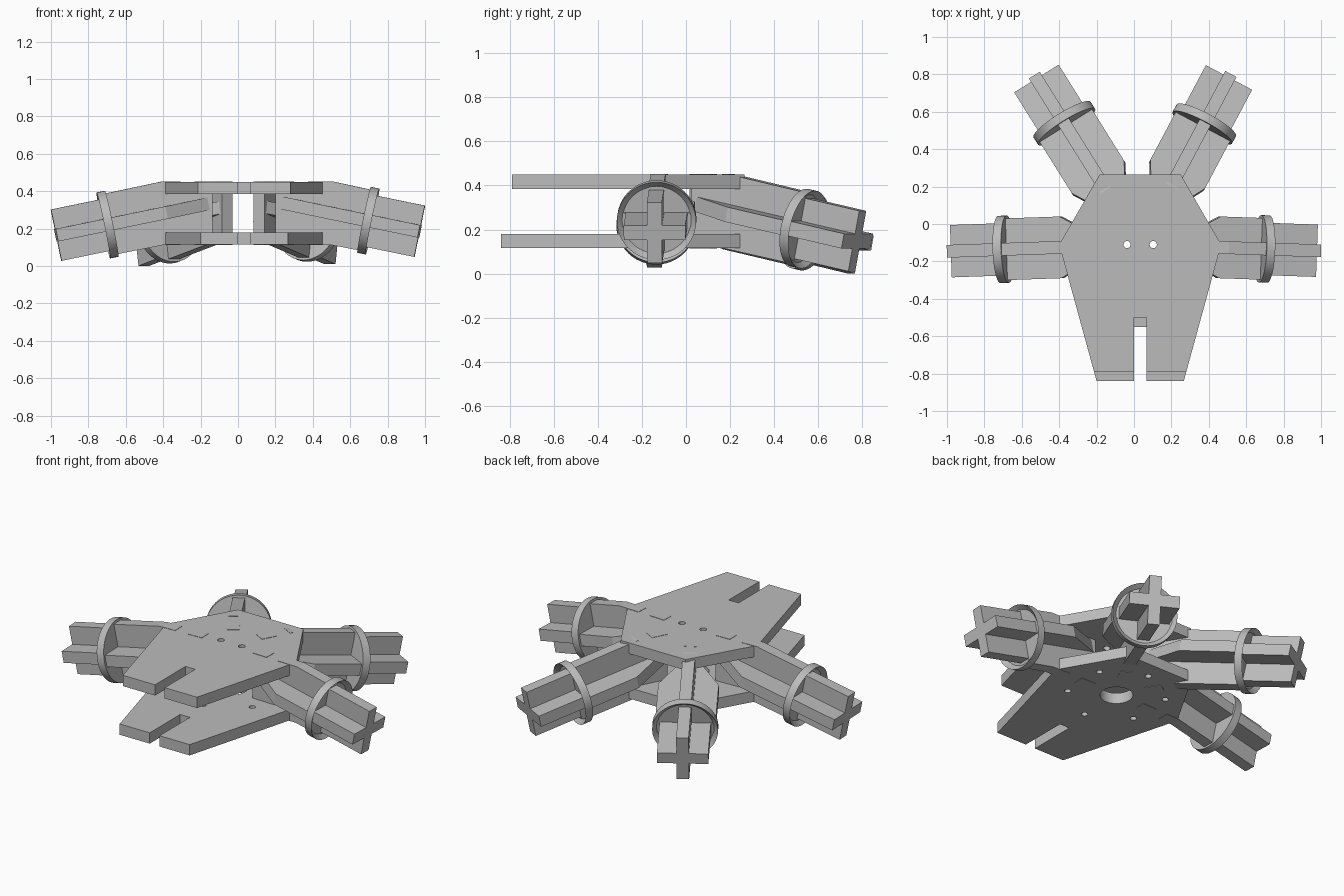
import bpy, bmesh, math
from mathutils import Matrix, Vector

cube = bpy.data.objects.get("Cube")
if cube:
    bpy.data.objects.remove(cube, do_unlink=True)

grey = bpy.data.materials.new("plain grey")
grey.use_nodes = True
colour = (0.5, 0.5, 0.5, 1)
grey.diffuse_color = colour
grey.node_tree.nodes["Principled BSDF"].inputs["Base Color"].default_value = colour

HUB = Vector((0.033, -0.11, 0))
BLADE = 0.068            # sheet thickness of the leg blades
SLOPE = math.atan(0.206)  # downward tilt of the legs
LOW, HIGH, PLATE = 0.115, 0.45, 0.065


def finish(name, bm, matrix):
    bmesh.ops.recalc_face_normals(bm, faces=bm.faces)
    mesh = bpy.data.meshes.new(name)
    bm.to_mesh(mesh)
    bm.free()
    mesh.transform(matrix)
    mesh.materials.append(grey)
    ob = bpy.data.objects.new(name, mesh)
    bpy.context.collection.objects.link(ob)
    return ob


def prism(name, points, z0, z1, matrix):
    """Extrude a flat outline from z0 to z1."""
    bm = bmesh.new()
    face = bm.faces.new([bm.verts.new((x, y, z0)) for x, y in points])
    top = bmesh.ops.extrude_face_region(bm, geom=[face])["geom"]
    verts = [v for v in top if isinstance(v, bmesh.types.BMVert)]
    bmesh.ops.translate(bm, verts=verts, vec=(0, 0, z1 - z0))
    return finish(name, bm, matrix)


def circle(radius, cx=0, cy=0, n=32):
    return [(cx + radius * math.cos(math.tau * i / n),
             cy + radius * math.sin(math.tau * i / n)) for i in range(n)]


def smooth(ob):
    bpy.ops.object.select_all(action='DESELECT')
    ob.select_set(True)
    bpy.context.view_layer.objects.active = ob
    bpy.ops.object.shade_smooth_by_angle(angle=math.radians(30))


def plate(name, z, front, slot_end, holes):
    """Hexagonal deck with a tapered, slotted nose and drilled holes."""
    taper = 0.433 - 0.2 * (-0.11 - front) / 0.73
    f, s = front - HUB.y, slot_end - HUB.y
    half = [(0.0325, s), (0.0325, f), (taper, f), (0.433, 0), (0.2165, 0.375)]
    outline = half + [(-x, y) for x, y in reversed(half)]
    at_hub = Matrix.Translation(HUB)
    ob = prism(name, outline, z, z + PLATE, at_hub)
    for r, x, y in holes:
        cutter = prism(name + "_drill", circle(r, x, y), z - 0.1, z + 0.2, at_hub)
        cutter.hide_render = True
        mod = ob.modifiers.new("hole", 'BOOLEAN')
        mod.operation, mod.solver, mod.object = 'DIFFERENCE', 'EXACT', cutter
        bpy.context.view_layer.objects.active = ob
        bpy.ops.object.modifier_apply(modifier=mod.name)
        bpy.data.objects.remove(cutter, do_unlink=True)
    smooth(ob)


plate("top_plate", HIGH - PLATE, -0.79, -0.5, [(0.019, -0.07, 0), (0.019, 0.07, 0)])
ring_holes = [(0.018, 0.27 * math.cos(a), 0.27 * math.sin(a))
              for a in (math.radians(30 + 60 * k) for k in range(6))]
plate("bottom_plate", LOW, -0.84, -0.55, [(0.09, 0, 0)] + ring_holes)


def leg(name, angle, tip, dz):
    """Two crossed blades tilted downward, with a round collar."""
    cos, tan = math.cos(SLOPE), math.tan(SLOPE)
    collar = tip - 0.275
    turn = Matrix.Translation(HUB) @ Matrix.Rotation(math.radians(angle), 4, 'Z')
    upright = Matrix.Rotation(math.pi / 2, 4, 'X')

    def axis_z(r):
        return 0.22 + dz - tan * (r - 0.74)

    def axis_r(z):
        return 0.74 + (0.22 + dz - z) / tan

    # tilted frame with its origin at the collar
    tilted = (turn @ Matrix.Translation((collar, 0, axis_z(collar)))
              @ Matrix.Rotation(SLOPE, 4, 'Y'))
    t = BLADE / 2

    # vertical arm blade, with tabs that pass through both plates
    drop = 0.165
    rise, shift = drop * cos, drop * math.sin(SLOPE)
    lo, hi, e = LOW + PLATE, HIGH - PLATE, 0.002
    mid = axis_z(collar)
    profile = [(0.17, LOW - e), (0.265, LOW - e), (0.265, lo), (0.343, lo),
               (0.343, LOW - e), (axis_r(LOW + drop / cos), LOW - e),
               (collar - shift, mid - rise), (collar + shift, mid + rise),
               (axis_r(HIGH - drop / cos), HIGH + e), (0.343, HIGH + e),
               (0.343, hi), (0.265, hi), (0.265, HIGH + e), (0.17, HIGH + e)]
    prism(name + "_arm_upright", profile, -t, t, turn @ upright)

    # horizontal arm blade, tapering toward the hub
    inner, wide = (0.185 - collar) / cos, (0.42 - collar) / cos
    side = [(inner, 0.03), (wide, 0.165), (0, 0.165)]
    outline = side + [(x, -y) for x, y in reversed(side)]
    prism(name + "_arm_flat", outline, -t, t, tilted)

    # crossed tip blades
    length = 0.275 / cos
    box = [(0, -0.14), (length, -0.14), (length, 0.14), (0, 0.14)]
    prism(name + "_tip_flat", box, -t, t, tilted)
    prism(name + "_tip_upright", box, -t, t, tilted @ upright)

    # round collar with a shallow recess on the outer face
    bm = bmesh.new()
    bmesh.ops.create_cone(bm, cap_ends=True, segments=48,
                          radius1=0.18, radius2=0.18, depth=0.046)
    bm.faces.ensure_lookup_table()
    cap = max(bm.faces, key=lambda f: f.calc_center_median().z)
    bmesh.ops.inset_region(bm, faces=[cap], thickness=0.025)
    bmesh.ops.translate(bm, verts=cap.verts, vec=(0, 0, -0.025))
    smooth(finish(name + "_collar", bm, tilted @ Matrix.Rotation(math.pi / 2, 4, 'Y')))


leg("left_leg", -2, 0.939, 0.007)
leg("right_leg", 182, 1.006, 0)
leg("back_left_leg", 62, 1.005, -0.018)
leg("back_right_leg", 122, 1.04, -0.02)
